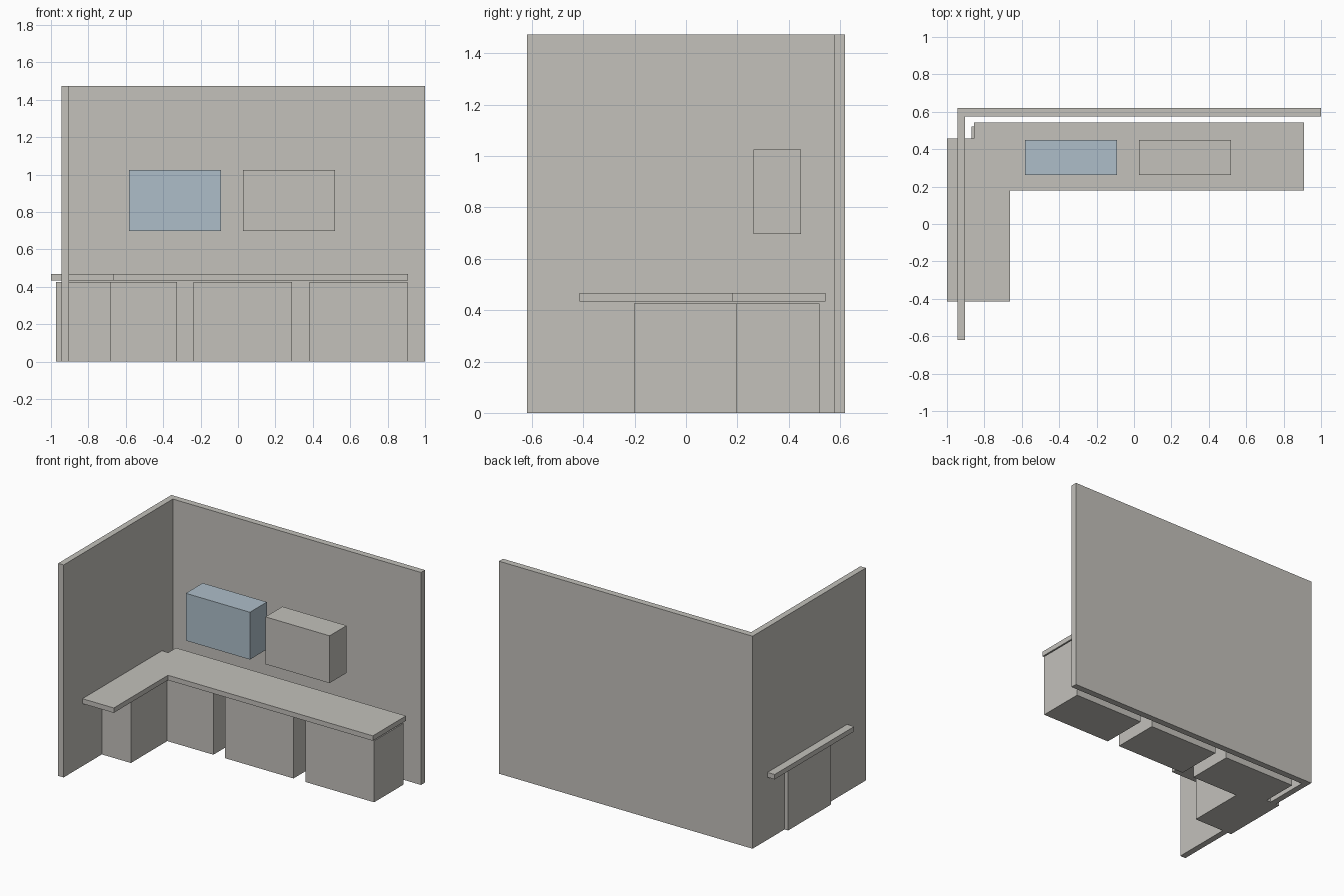
import bpy
import bmesh

cube = bpy.data.objects.get("Cube")
if cube:
    bpy.data.objects.remove(cube, do_unlink=True)


def make_material(name, rgb):
    mat = bpy.data.materials.new(name)
    mat.use_nodes = True
    color = (*rgb, 1.0)
    mat.diffuse_color = color
    mat.node_tree.nodes["Principled BSDF"].inputs["Base Color"].default_value = color
    return mat


def extrude_plan(name, outline, bottom, top, mat):
    """Raise a flat plan outline into a solid between two heights."""
    bm = bmesh.new()
    base = bm.faces.new([bm.verts.new((x, y, bottom)) for x, y in outline])
    raised = bmesh.ops.extrude_face_region(bm, geom=[base])["geom"]
    verts = [v for v in raised if isinstance(v, bmesh.types.BMVert)]
    bmesh.ops.translate(bm, verts=verts, vec=(0, 0, top - bottom))
    bmesh.ops.recalc_face_normals(bm, faces=bm.faces)
    mesh = bpy.data.meshes.new(name)
    bm.to_mesh(mesh)
    bm.free()
    mesh.materials.append(mat)
    obj = bpy.data.objects.new(name, mesh)
    bpy.context.collection.objects.link(obj)
    return obj


def box(name, x0, x1, y0, y1, bottom, top, mat):
    plan = [(x0, y0), (x1, y0), (x1, y1), (x0, y1)]
    return extrude_plan(name, plan, bottom, top, mat)


grey = make_material("warm_grey", (0.546, 0.533, 0.497))
blue = make_material("pale_blue", (0.423, 0.515, 0.584))

# L-shaped room walls
extrude_plan("walls", [(-0.945, -0.62), (-0.903, -0.62), (-0.903, 0.576),
                       (1, 0.576), (1, 0.62), (-0.945, 0.62)], 0, 1.473, grey)

# L-shaped worktop, notched at the back corner
extrude_plan("worktop", [(-1, -0.414), (-0.663, -0.414), (-0.663, 0.18), (0.908, 0.18),
                         (0.908, 0.543), (-0.855, 0.543), (-0.855, 0.457), (-1, 0.457)],
             0.433, 0.467, grey)

# Base cabinets: corner unit and two straight units
CABINET_TOP = 0.425
extrude_plan("corner_cabinet", [(-0.972, -0.202), (-0.68, -0.202), (-0.68, 0.196),
                                (-0.326, 0.196), (-0.326, 0.52), (-0.87, 0.52),
                                (-0.87, 0.27), (-0.972, 0.27)], 0, CABINET_TOP, grey)
for name, x0, x1 in (("middle_cabinet", -0.237, 0.289), ("end_cabinet", 0.381, 0.907)):
    box(name, x0, x1, 0.196, 0.52, 0, CABINET_TOP, grey)

# Hanging cabinets
for name, x0, mat in (("blue_wall_cabinet", -0.584, blue), ("grey_wall_cabinet", 0.027, grey)):
    box(name, x0, x0 + 0.492, 0.262, 0.448, 0.697, 1.025, mat)
